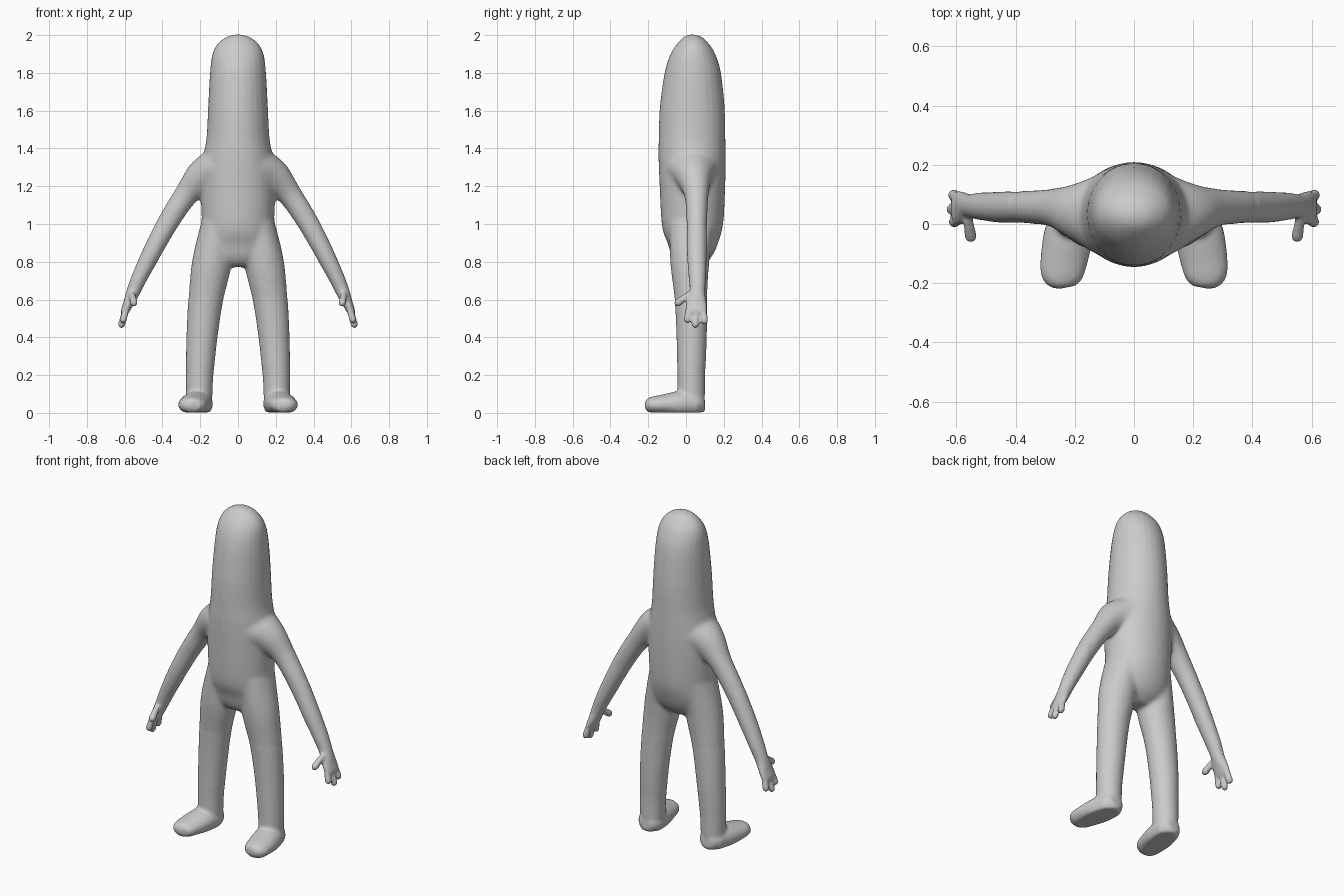
import bpy, bmesh, math
from mathutils import Vector

if "Cube" in bpy.data.objects:
    bpy.data.objects.remove(bpy.data.objects["Cube"])

SIDES, STEPS = 28, 6


def spline(stations):
    """Smoothly interpolate rows of (x, y, z, radius_a, radius_b)."""
    rows = []
    n = len(stations)
    for i in range(n - 1):
        p0, p1 = stations[max(i - 1, 0)], stations[i]
        p2, p3 = stations[i + 1], stations[min(i + 2, n - 1)]
        for s in range(STEPS):
            t = s / STEPS
            rows.append([0.5 * (2 * b + (c - a) * t + (2 * a - 5 * b + 4 * c - d) * t * t
                                + (3 * b - a - 3 * c + d) * t ** 3)
                         for a, b, c, d in zip(p0, p1, p2, p3)])
    rows.append(list(stations[-1]))
    return rows


def loft(bm, stations, ref=(0, 1, 0), side=1, floor=None):
    """Closed tube of elliptical rings; side=-1 mirrors it in x."""
    rows, rings = spline(stations), []
    for i, row in enumerate(rows):
        c = Vector(row[:3])
        t = Vector(rows[min(i + 1, len(rows) - 1)][:3]) - Vector(rows[max(i - 1, 0)][:3])
        a = Vector(ref).cross(t).normalized()
        b = t.normalized().cross(a)
        ra, rb = max(row[3], 0.003), max(row[4], 0.003)
        ring = []
        for k in range(SIDES):
            w = 2 * math.pi * k / SIDES
            p = c + a * ra * math.cos(w) + b * rb * math.sin(w)
            if floor is not None:
                p.z = max(p.z, floor)
            ring.append(bm.verts.new((p.x * side, p.y, p.z)))
        rings.append(ring)
    faces = [bm.faces.new(rings[0][::-1]), bm.faces.new(rings[-1])]
    for r, q in zip(rings, rings[1:]):
        for k in range(SIDES):
            j = (k + 1) % SIDES
            faces.append(bm.faces.new((r[k], r[j], q[j], q[k])))
    if side < 0:
        bmesh.ops.reverse_faces(bm, faces=faces)


torso = [(0, .015, .775, .08, .06), (0, .02, .82, .16, .10), (0, .032, .90, .198, .135),
         (0, .034, 1.0, .192, .163), (0, .034, 1.2, .198, .174), (0, .032, 1.35, .185, .178),
         (0, .032, 1.45, .168, .177), (0, .033, 1.6, .159, .173), (0, .036, 1.8, .148, .149),
         (0, .036, 1.9, .135, .118), (0, .035, 1.955, .106, .083), (0, .034, 1.99, .06, .047),
         (0, .034, 2.003, .012, .01)]
leg = [(.205, .028, .03, .066, .068), (.205, .028, .1, .07, .073), (.203, .028, .2, .073, .074),
       (.191, .030, .4, .082, .08), (.171, .026, .6, .092, .086), (.138, .02, .8, .105, .104),
       (.11, .03, 1.0, .085, .12)]
foot = [(.208, .101, .045, .02, .02), (.208, .092, .045, .045, .045), (.208, .06, .048, .07, .065),
        (.211, .02, .048, .077, .073), (.224, -.05, .046, .083, .068), (.238, -.13, .044, .079, .052),
        (.246, -.18, .042, .069, .044), (.249, -.207, .042, .046, .032), (.249, -.218, .042, .012, .01)]
arm = [(.06, .035, 1.30, .10, .14), (.11, .035, 1.29, .11, .14), (.19, .043, 1.245, .095, .098),
       (.27, .055, 1.16, .066, .066), (.36, .057, 1.025, .058, .056), (.455, .057, .85, .05, .052),
       (.52, .06, .72, .042, .046), (.555, .06, .64, .036, .041), (.582, .055, .575, .027, .056),
       (.60, .054, .535, .021, .056), (.606, .054, .517, .01, .04)]
# Each finger: root, tip, radius
fingers = [((.59, .015, .56), (.612, .005, .475), .019), ((.595, .055, .55), (.62, .048, .45), .019),
           ((.592, .09, .56), (.615, .1, .47), .019), ((.562, .02, .63), (.549, -.058, .572), .020)]


def finger(bm, root, tip, r, side):
    root, tip = Vector(root), Vector(tip)
    d = (tip - root).normalized()
    pts = [(root, r * .8), (root.lerp(tip, .5), r * .95), (tip - d * r, r), (tip - d * r * .3, r * .75),
           (tip + d * r * .1, r * .2)]
    ref = (1, 0, 0)
    loft(bm, [(*p, w, w) for p, w in pts], ref, side)


# Overlapping body parts
bm = bmesh.new()
loft(bm, torso)
for s in (1, -1):
    loft(bm, leg, side=s)
    loft(bm, foot, (0, 0, 1), s, floor=.003)
    loft(bm, arm, side=s)
    for f in fingers:
        finger(bm, *f, s)
bmesh.ops.recalc_face_normals(bm, faces=bm.faces[:])
mesh = bpy.data.meshes.new("body")
bm.to_mesh(mesh)
bm.free()
body = bpy.data.objects.new("body", mesh)
bpy.context.collection.objects.link(body)
bpy.context.view_layer.objects.active = body
body.select_set(True)

# Fuse the parts into one skin
fuse = body.modifiers.new("fuse", 'REMESH')
fuse.mode = 'VOXEL'
fuse.voxel_size = .008
bpy.ops.object.modifier_apply(modifier=fuse.name)

# Blend shoulders and hips strongly, keep hands, feet and crown crisp
group = body.vertex_groups.new(name="blend")
joints = [v.index for v in body.data.vertices if abs(v.co.x) < .42 and .6 < v.co.z < 1.6]
ankles = [v.index for v in body.data.vertices if .08 < v.co.z < .25]
group.add(joints, 1.0, 'REPLACE')
group.add(ankles, .4, 'REPLACE')
blend = body.modifiers.new("blend", 'SMOOTH')
blend.vertex_group = group.name
blend.factor, blend.iterations = .5, 30
soften = body.modifiers.new("soften", 'SMOOTH')
soften.factor, soften.iterations = .5, 4
bpy.ops.object.shade_smooth()

skin = bpy.data.materials.new("plain grey")
skin.diffuse_color = (.6, .6, .6, 1)
skin.use_nodes = True
skin.node_tree.nodes["Principled BSDF"].inputs["Base Color"].default_value = skin.diffuse_color
body.data.materials.clear()
body.data.materials.append(skin)
